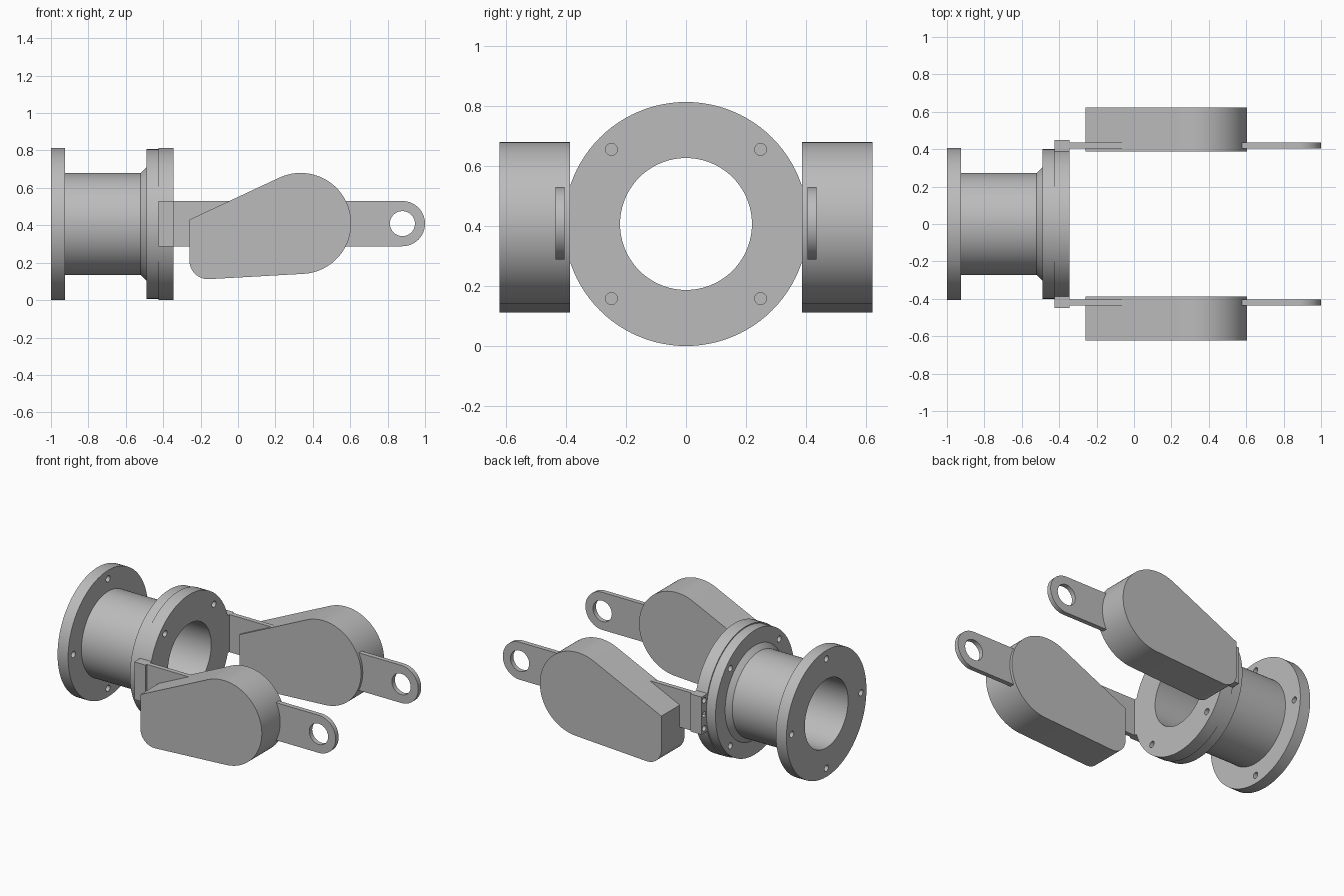
import bpy, bmesh, math
from mathutils import Matrix

if bpy.data.objects.get("Cube"):
    bpy.data.objects.remove(bpy.data.objects["Cube"])

CZ = 0.407          # height of the pipe axis
BORE = 0.22

steel = bpy.data.materials.new("grey steel")
GREY = (0.5, 0.5, 0.5, 1)
steel.diffuse_color = GREY
steel.use_nodes = True
steel.node_tree.nodes["Principled BSDF"].inputs["Base Color"].default_value = GREY


def make(name, bm):
    bmesh.ops.recalc_face_normals(bm, faces=bm.faces)
    mesh = bpy.data.meshes.new(name)
    bm.to_mesh(mesh)
    bm.free()
    mesh.materials.append(steel)
    obj = bpy.data.objects.new(name, mesh)
    bpy.context.collection.objects.link(obj)
    return obj


def revolve(name, profile, steps=96):
    """Spin a closed (x, radius) profile around the pipe axis."""
    bm = bmesh.new()
    rings = []
    for i in range(steps):
        a = math.tau * i / steps
        rings.append([bm.verts.new((x, r * math.cos(a), CZ + r * math.sin(a))) for x, r in profile])
    n = len(profile)
    for i in range(steps):
        p, q = rings[i], rings[(i + 1) % steps]
        for j in range(n):
            k = (j + 1) % n
            bm.faces.new((p[j], p[k], q[k], q[j]))
    return make(name, bm)


def extrude(name, outline, y0, y1):
    """Extrude an (x, z) outline from y0 to y1."""
    bm = bmesh.new()
    face = bm.faces.new([bm.verts.new((x, y0, z)) for x, z in outline])
    out = bmesh.ops.extrude_face_region(bm, geom=[face])
    verts = [v for v in out["geom"] if isinstance(v, bmesh.types.BMVert)]
    bmesh.ops.translate(bm, verts=verts, vec=(0, y1 - y0, 0))
    return make(name, bm)


def arc(cx, cz, r, start, end, steps):
    angles = [math.radians(start + (end - start) * i / steps) for i in range(steps + 1)]
    return [(cx + r * math.cos(a), cz + r * math.sin(a)) for a in angles]


def drill(obj, centres, r, depth, axis):
    """Cut round holes through obj along the x or y axis."""
    bm = bmesh.new()
    turn = Matrix.Rotation(math.pi / 2, 4, "Y" if axis == "X" else "X")
    for c in centres:
        bmesh.ops.create_cone(bm, cap_ends=True, segments=32, radius1=r, radius2=r,
                              depth=depth, matrix=Matrix.Translation(c) @ turn)
    cutter = make("hole_cutter", bm)
    cutter.hide_render = True
    mod = obj.modifiers.new("holes", "BOOLEAN")
    mod.operation = "DIFFERENCE"
    mod.solver = "EXACT"
    mod.object = cutter
    dg = bpy.context.evaluated_depsgraph_get()
    mesh = bpy.data.meshes.new_from_object(obj.evaluated_get(dg))
    obj.modifiers.clear()
    obj.data = mesh
    bpy.data.objects.remove(cutter)


def smooth(obj):
    obj.data.shade_smooth()
    obj.data.set_sharp_from_angle(angle=math.radians(30))


def bolt_circle(x, first):
    angles = [math.radians(first + 90 * i) for i in range(4)]
    return [(x, 0.352 * math.cos(a), CZ + 0.352 * math.sin(a)) for a in angles]


# Flanged pipe with a conical hub before the second flange
spool = revolve("pipe_spool", [
    (-1, BORE), (-1, CZ), (-0.925, CZ), (-0.925, 0.272), (-0.52, 0.272),
    (-0.49, 0.302), (-0.49, 0.4), (-0.425, 0.4), (-0.425, BORE)])
drill(spool, bolt_circle(-0.96, 0), 0.02, 0.2, "X")
drill(spool, bolt_circle(-0.45, 45), 0.02, 0.2, "X")
smooth(spool)

# Ring bolted onto the second flange
ring = revolve("end_ring", [(-0.425, BORE), (-0.425, CZ), (-0.345, CZ), (-0.345, BORE)])
drill(ring, bolt_circle(-0.385, 45), 0.02, 0.2, "X")
smooth(ring)

# Outlines shared by both sides
lug_outline = [(-0.425, 0.288), (-0.345, 0.288), (-0.345, 0.53), (-0.425, 0.53)]
link_outline = [(-0.345, 0.53), (-0.345, 0.288)] + arc(0.879, 0.409, 0.121, -90, 90, 32)
housing_outline = ([(-0.26, 0.43)] + arc(-0.16, 0.212, 0.1, 180, 273, 12)
                   + arc(0.335, 0.41, 0.27, -87, 115, 56))

for side, s in (("left", 1), ("right", -1)):
    # Lug on the ring's side, with three bolt holes
    lug = extrude(side + "_lug", lug_outline, s * 0.385, s * 0.448)
    drill(lug, [(-0.425, s * 0.421, 0.409 + d) for d in (-0.09, 0, 0.09)], 0.018, 0.12, "X")
    smooth(lug)
    # Flat link bar with an eye at its tip
    link = extrude(side + "_link_bar", link_outline, s * 0.405, s * 0.435)
    drill(link, [(0.879, s * 0.42, 0.409)], 0.067, 0.2, "Y")
    smooth(link)
    # Teardrop housing around the bar
    smooth(extrude(side + "_housing", housing_outline, s * 0.387, s * 0.622))
